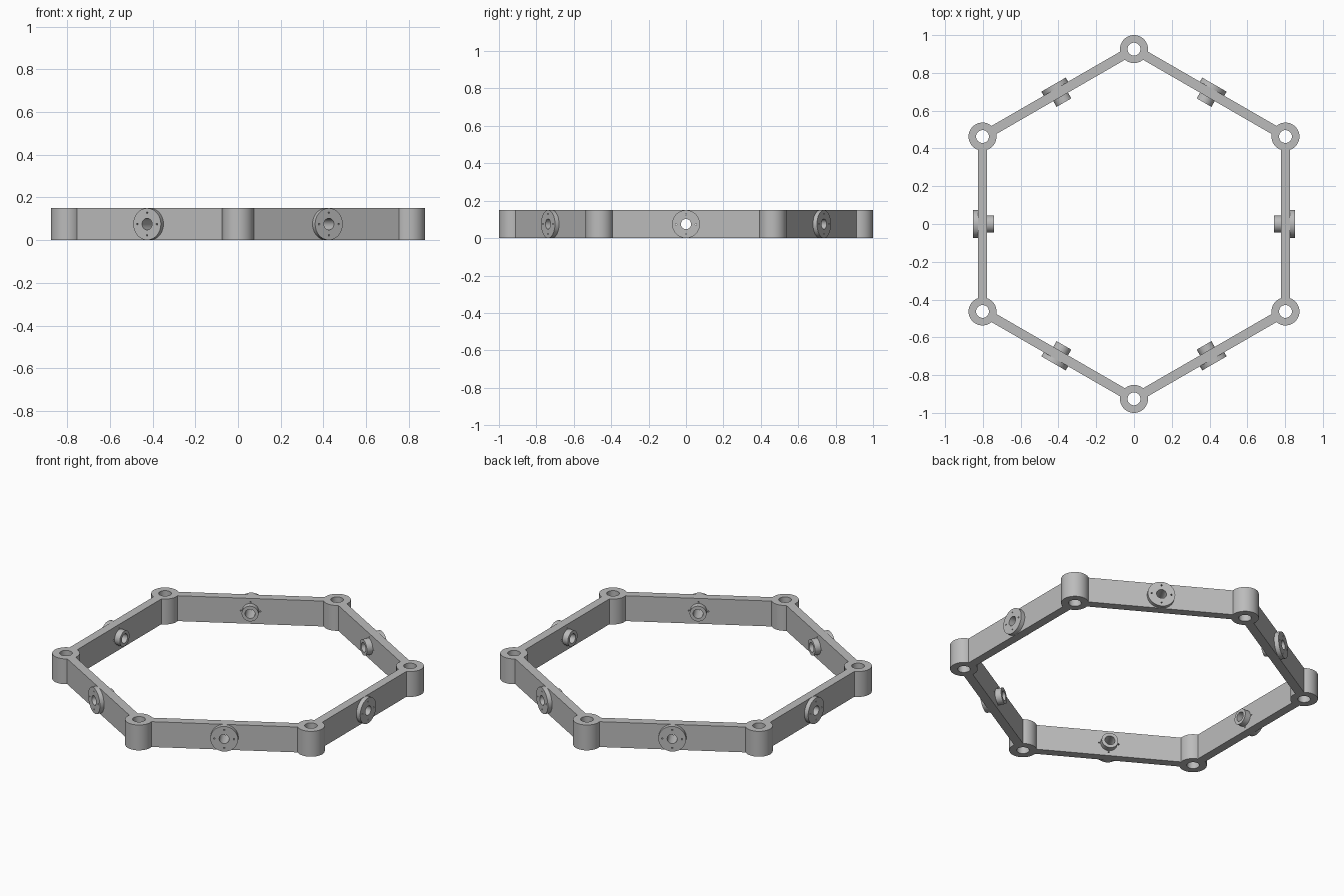
import bpy
from math import pi, cos, sin, sqrt
from mathutils import Matrix, Vector

if "Cube" in bpy.data.objects:
    bpy.data.objects.remove(bpy.data.objects["Cube"], do_unlink=True)

R, H = 0.926, 0.15          # corner radius of the hexagon, frame height
A = R * sqrt(3) / 2         # distance from the centre to a side
POST, MID = 0.074, H / 2

grey = bpy.data.materials.new("plain grey")
grey.use_nodes = True
grey.diffuse_color = (0.5, 0.5, 0.5, 1)
grey.node_tree.nodes["Principled BSDF"].inputs["Base Color"].default_value = (0.5, 0.5, 0.5, 1)


def cylinder(name, radius, start, end, axis, sides=64):
    """Cylinder between two points, along x or z."""
    mid = (Vector(start) + Vector(end)) / 2
    depth = (Vector(end) - Vector(start)).length
    turn = (0, pi / 2, 0) if axis == "x" else (0, 0, 0)
    bpy.ops.mesh.primitive_cylinder_add(vertices=sides, radius=radius, depth=depth,
                                        location=mid, rotation=turn)
    ob = bpy.context.object
    ob.name = name
    return ob


def combine(target, tool, operation):
    """Apply a boolean and remove its helper."""
    mod = target.modifiers.new("shape", "BOOLEAN")
    mod.operation, mod.object, mod.solver = operation, tool, "EXACT"
    bpy.context.view_layer.objects.active = target
    bpy.ops.object.modifier_apply(modifier=mod.name)
    bpy.data.objects.remove(tool, do_unlink=True)


def repeat_around(ob, name):
    """Six linked copies around the centre."""
    ob.data.transform(ob.matrix_basis)
    ob.matrix_basis = Matrix.Identity(4)
    ob.data.materials.clear()
    ob.data.materials.append(grey)
    bpy.ops.object.select_all(action="DESELECT")
    ob.select_set(True)
    bpy.context.view_layer.objects.active = ob
    bpy.ops.object.shade_smooth_by_angle(angle=0.6)
    for i in range(6):
        part = ob if i == 0 else ob.copy()
        part.name = f"{name}_{i + 1}"
        part.rotation_euler.z = i * pi / 3
        if i:
            bpy.context.collection.objects.link(part)


# Side wall with a round flange outside and a small boss inside
bpy.ops.mesh.primitive_cube_add(size=1, location=(A, 0, MID))
wall = bpy.context.object
wall.scale = (0.05, R, H)
bpy.ops.object.transform_apply(location=True, rotation=True, scale=True)
combine(wall, cylinder("flange", 0.0745, (A, 0, MID), (A + 0.05, 0, MID), "x"), "UNION")
combine(wall, cylinder("boss", 0.045, (A - 0.06, 0, MID), (A, 0, MID), "x"), "UNION")

# Bore and four pin holes
combine(wall, cylinder("bore", 0.027, (A - 0.1, 0, MID), (A + 0.1, 0, MID), "x"), "DIFFERENCE")
for k in range(4):
    y, z = 0.053 * cos(k * pi / 2), MID + 0.053 * sin(k * pi / 2)
    combine(wall, cylinder("pin_hole", 0.004, (A - 0.1, y, z), (A + 0.1, y, z), "x", 12), "DIFFERENCE")

# Wall ends hollowed to meet the posts
for y in (-R / 2, R / 2):
    combine(wall, cylinder("end_cut", POST - 0.001, (A, y, -0.1), (A, y, H + 0.1), "z"), "DIFFERENCE")
repeat_around(wall, "side_wall")

# Hollow corner post
post = cylinder("corner_post", POST, (A, R / 2, 0), (A, R / 2, H), "z")
combine(post, cylinder("post_hole", 0.034, (A, R / 2, -0.1), (A, R / 2, H + 0.1), "z"), "DIFFERENCE")
repeat_around(post, "corner_post")
